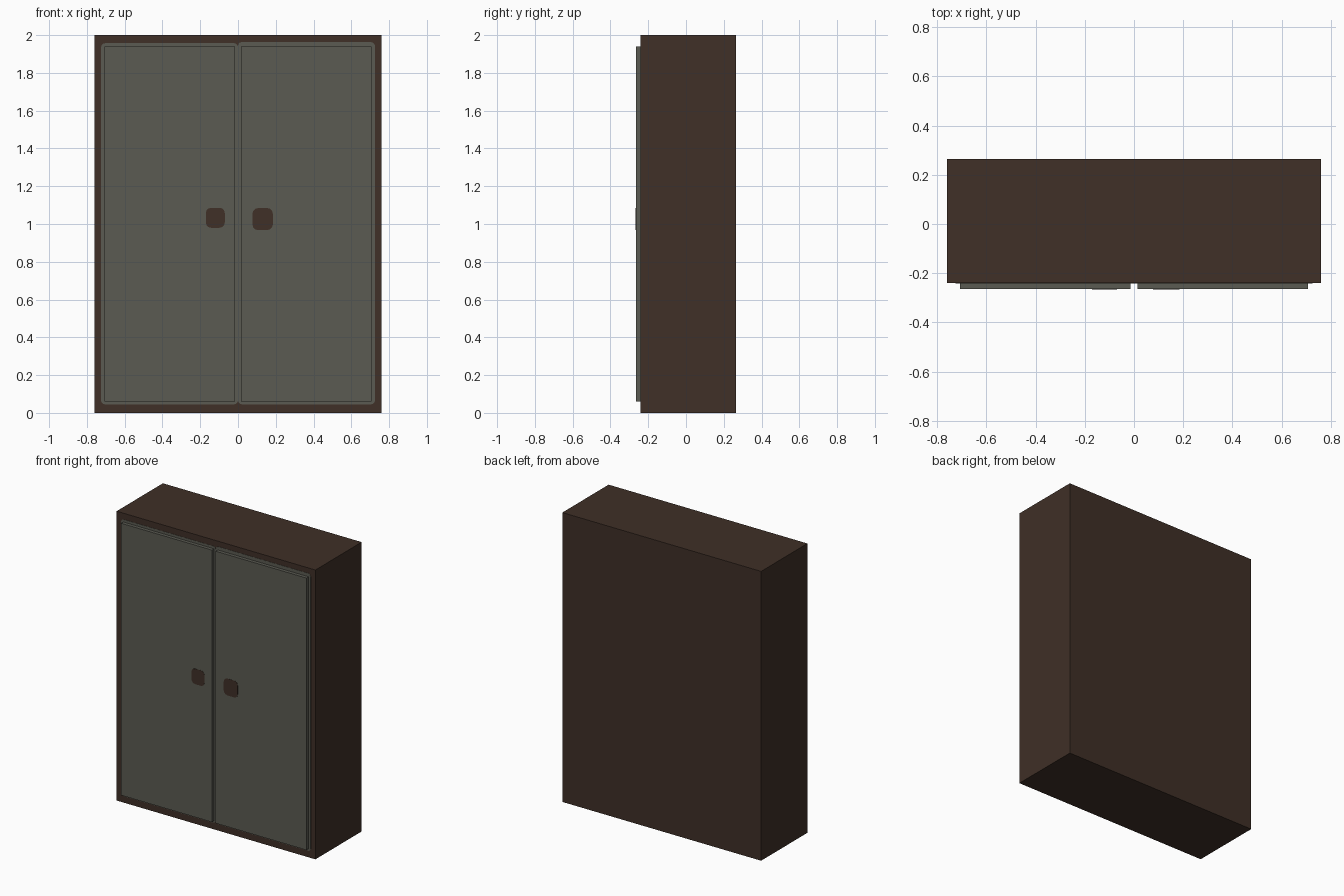
import bpy, bmesh, math

if "Cube" in bpy.data.objects:
    bpy.data.objects.remove(bpy.data.objects["Cube"])


def material(name, rgb):
    m = bpy.data.materials.new(name)
    m.diffuse_color = (*rgb, 1.0)
    m.use_nodes = True
    m.node_tree.nodes["Principled BSDF"].inputs["Base Color"].default_value = m.diffuse_color
    return m


brown = material("dark brown wood", (0.050, 0.029, 0.020))
grey = material("olive grey paint", (0.104, 0.104, 0.084))


def finish(name, bm, mat):
    bmesh.ops.recalc_face_normals(bm, faces=bm.faces)
    me = bpy.data.meshes.new(name)
    bm.to_mesh(me)
    bm.free()
    me.materials.append(mat)
    ob = bpy.data.objects.new(name, me)
    bpy.context.collection.objects.link(ob)
    return ob


def slab(name, x, y, z, mat, radius=0.0, steps=3):
    """Front-facing panel between ranges x, y, z, with optional rounded corners."""
    bm = bmesh.new()
    corners = [(x[0], z[0], 180), (x[1], z[0], 270), (x[1], z[1], 0), (x[0], z[1], 90)]
    pts = []
    for cx, cz, start in corners:
        if radius == 0:
            pts.append((cx, cz))
            continue
        ox = cx + (radius if cx == x[0] else -radius)
        oz = cz + (radius if cz == z[0] else -radius)
        for i in range(steps + 1):
            a = math.radians(start + 90 * i / steps)
            pts.append((ox + radius * math.cos(a), oz + radius * math.sin(a)))
    face = bm.faces.new([bm.verts.new((px, y[0], pz)) for px, pz in pts])
    ext = bmesh.ops.extrude_face_region(bm, geom=[face])
    verts = [v for v in ext["geom"] if isinstance(v, bmesh.types.BMVert)]
    bmesh.ops.translate(bm, verts=verts, vec=(0, y[1] - y[0], 0))
    return finish(name, bm, mat)


# Cabinet body
slab("cabinet_body", (-0.76, 0.76), (-0.24, 0.265), (0, 2), brown)

for side, s, top in (("left", -1, 1.957), ("right", 1, 1.963)):
    def span(a, b):
        return tuple(sorted((s * a, s * b)))
    # Painted grey surround behind each door
    slab(side + "_door_surround", span(0, 0.725), (-0.2415, -0.239), (0.045, top), grey, 0.02)
    # Raised door
    slab(side + "_door", span(0.015, 0.708), (-0.265, -0.239), (0.06, 1.94), grey)

# Painted handles, flat on the doors
slab("left_handle", (-0.17, -0.07), (-0.2662, -0.264), (0.98, 1.086), brown, 0.028)
slab("right_handle", (0.077, 0.184), (-0.2662, -0.264), (0.968, 1.084), brown, 0.028)
